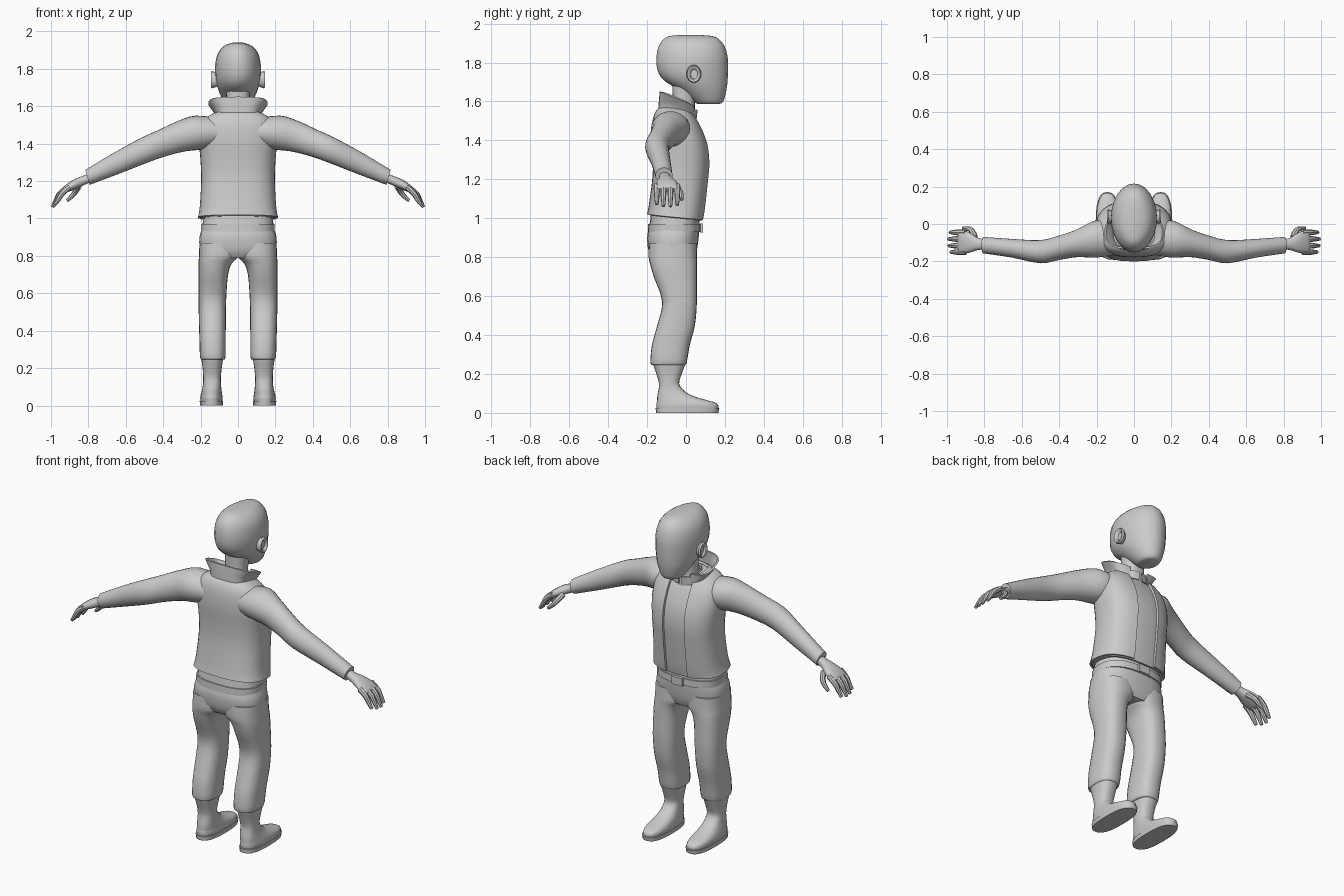
import bpy
import math

cube = bpy.data.objects.get("Cube")
if cube:
    bpy.data.objects.remove(cube, do_unlink=True)

grey = bpy.data.materials.new("plain_grey")
grey.use_nodes = True
colour = (0.6, 0.6, 0.6, 1)
grey.diffuse_color = colour
for node in grey.node_tree.nodes:
    if node.type == 'BSDF_PRINCIPLED':
        node.inputs["Base Color"].default_value = colour


def smooth_rows(rows, steps):
    """Catmull-Rom interpolation between the given cross-sections."""
    out = []
    last = len(rows) - 1
    for i in range(last):
        a, b, c, d = (rows[min(max(i + k, 0), last)] for k in (-1, 0, 1, 2))
        for s in range(steps):
            t = s / steps
            out.append([q + 0.5 * t * (r - p + t * (2*p - 5*q + 4*r - e + t * (3*(q - r) + e - p)))
                        for p, q, r, e in zip(a, b, c, d)])
    out.append(list(rows[-1]))
    return out


def power(v, n):
    return math.copysign(abs(v) ** (2 / n), v)


def upright_ring(row, n, gap, tilt, count):
    """Horizontal section (z, centre x, half width, back y, front y)."""
    z, cx, rx, back, front = row
    mid, ry = (back + front) / 2, (front - back) / 2
    start = math.asin(min(gap / rx, 0.9) ** (n / 2)) if gap else 0
    span = 2 * math.pi - 2 * start
    points = []
    for i in range(count):
        t = start + span * i / (count - 1 if gap else count)
        dy = ry * power(math.cos(t), n)
        points.append((cx - rx * power(math.sin(t), n), mid + dy, z + tilt * dy))
    return points


def sideways_ring(row, n, gap, tilt, count):
    """Section facing x (x, centre y, centre z, half depth, half height)."""
    x, y, z, ry, rz = row
    points = []
    for i in range(count):
        t = 2 * math.pi * i / count
        dz = rz * power(math.sin(t), n)
        points.append((x + tilt * dz, y + ry * power(math.cos(t), n), z + dz))
    return points


def finish(obj, mirror=False, thickness=0, angle=40):
    if mirror:
        obj.modifiers.new("Mirror", 'MIRROR').use_mirror_merge = False
    if thickness:
        obj.modifiers.new("Solidify", 'SOLIDIFY').thickness = thickness
    bpy.ops.object.select_all(action='DESELECT')
    obj.select_set(True)
    bpy.context.view_layer.objects.active = obj
    bpy.ops.object.convert(target='MESH')
    obj = bpy.context.view_layer.objects.active
    bpy.ops.object.shade_smooth_by_angle(angle=math.radians(angle))
    return obj


def loft(name, rows, ring=upright_ring, n=2.3, gap=0, tilt=0, count=24, steps=3, cap=True, **kw):
    rings = [ring(r, n, gap, tilt, count) for r in smooth_rows(rows, steps)]
    verts = [p for r in rings for p in r]
    faces = []
    for j in range(len(rings) - 1):
        for i in range(count - 1 if gap else count):
            k = (i + 1) % count
            faces.append((j*count + i, j*count + k, (j + 1)*count + k, (j + 1)*count + i))
    if cap and not gap:
        faces.append(tuple(reversed(range(count))))
        faces.append(tuple(range(len(verts) - count, len(verts))))
    mesh = bpy.data.meshes.new(name)
    mesh.from_pydata(verts, [], faces)
    mesh.materials.append(grey)
    obj = bpy.data.objects.new(name, mesh)
    bpy.context.collection.objects.link(obj)
    return finish(obj, **kw)


def centred(rows):
    return [(z, 0, rx, back, front) for z, rx, back, front in rows]


# Head, neck and ears
loft("head", centred([
    (1.587, .045, .06, .17), (1.60, .062, .04, .192), (1.66, .094, -.04, .208),
    (1.71, .112, -.115, .214), (1.76, .121, -.146, .216), (1.82, .122, -.152, .215),
    (1.88, .109, -.142, .2), (1.92, .078, -.115, .17), (1.937, .04, -.08, .13),
    (1.942, .01, -.01, .05)]), n=2, angle=60)
loft("neck", centred([(1.5, .075, -.09, .05), (1.58, .06, -.07, .045), (1.7, .065, -.07, .05)]))
loft("ears", [(.105, .035, 1.74, .028, .032), (.135, .04, 1.742, .038, .046),
              (.145, .04, 1.742, .034, .042), (.142, .042, 1.742, .025, .032),
              (.132, .042, 1.74, .018, .024)],
     ring=sideways_ring, steps=1, count=16, n=2, mirror=True)

# Jacket, open down the front over a shirt
torso = centred([
    (1.005, .215, -.2, .09), (1.06, .205, -.19, .1), (1.2, .197, -.172, .116),
    (1.3, .2, -.172, .124), (1.4, .207, -.178, .112), (1.49, .2, -.172, .075),
    (1.545, .16, -.152, .04), (1.575, .09, -.12, .02)])
loft("jacket", torso, gap=.07, tilt=-.1, count=33, n=2.6, thickness=.012)
inset = .014
loft("shirt", [(z - .005, cx, rx - inset, back + inset, front - inset * .8)
               for z, cx, rx, back, front in torso], tilt=-.1, n=2.6, count=32)
loft("collar", centred([(1.52, .115, -.142, .045), (1.56, .12, -.14, .045), (1.615, .158, -.135, .045)]),
     gap=.06, tilt=-.4, n=3, count=25, thickness=.01)
loft("shirt_collar", centred([(1.53, .085, -.1, .055), (1.575, .07, -.085, .06)]),
     gap=.01, tilt=-.25, thickness=.008)

# Sleeves and hands
loft("sleeves", [
    (.08, -.075, 1.465, .085, .07), (.2, -.08, 1.46, .1, .09), (.3, -.102, 1.44, .075, .08),
    (.4, -.127, 1.405, .065, .07), (.5, -.148, 1.365, .062, .065),
    (.65, -.13, 1.295, .05, .055), (.805, -.113, 1.22, .044, .04)],
    ring=sideways_ring, tilt=.3, n=2, mirror=True)
loft("palms", [
    (.78, -.11, 1.222, .028, .022), (.83, -.107, 1.202, .031, .023),
    (.875, -.1, 1.182, .052, .024), (.925, -.096, 1.155, .064, .017), (.94, -.096, 1.147, .058, .008)],
    ring=sideways_ring, tilt=.3, n=2.3, count=16, mirror=True)

paths = [[(.85, -.07, 1.175), (.865, -.035, 1.15), (.885, -.024, 1.12), (.915, -.022, 1.095)]]
for y, reach in ((-.045, -.008), (-.08, 0), (-.116, -.002), (-.15, -.012)):
    paths.append([(.9, y, 1.168), (.95 + reach, y, 1.142), (.972 + reach, y, 1.1),
                  (.992 + reach, y, 1.06 - reach)])
curve = bpy.data.curves.new("fingers", 'CURVE')
curve.dimensions = '3D'
curve.bevel_depth = .0145
curve.bevel_resolution = 2
curve.resolution_u = 4
curve.use_fill_caps = True
for path in paths:
    spline = curve.splines.new('NURBS')
    spline.points.add(len(path) - 1)
    for point, place, radius in zip(spline.points, path, (1.1, 1.1, .9, .6)):
        point.co = (*place, 1)
        point.radius = radius
    spline.order_u = 3
    spline.use_endpoint_u = True
curve.materials.append(grey)
fingers = bpy.data.objects.new("fingers", curve)
bpy.context.collection.objects.link(fingers)
finish(fingers, mirror=True)

# Trousers, belt and buckle
loft("trouser_hips", centred([
    (.79, .17, -.17, .04), (.83, .203, -.192, .055), (.9, .206, -.2, .065),
    (.95, .192, -.19, .068), (1.02, .185, -.18, .07)]), n=2.6)
loft("trouser_legs", [
    (.245, .134, .06, -.172, -.005), (.26, .135, .068, -.183, .004), (.35, .136, .07, -.175, .02),
    (.45, .137, .072, -.148, .046), (.57, .137, .074, -.122, .056), (.7, .132, .079, -.166, .056),
    (.76, .122, .089, -.183, .056), (.8, .103, .106, -.192, .057), (.87, .1, .106, -.19, .055)],
    n=2.5, mirror=True)
loft("belt", centred([(.93, .196, -.196, .076), (.97, .196, -.194, .076)]), n=2.6, thickness=.008)
bpy.ops.mesh.primitive_cube_add(size=1, location=(0, .079, .95))
buckle = bpy.context.object
buckle.name = "buckle"
buckle.scale = (.07, .016, .046)
buckle.data.materials.append(grey)

# Boots and soles
loft("boots", [
    (.02, .142, .058, -.15, .165), (.04, .142, .06, -.152, .165), (.055, .142, .058, -.15, .145),
    (.07, .141, .055, -.149, .09), (.09, .14, .051, -.147, .03), (.115, .139, .048, -.142, -.01),
    (.15, .139, .047, -.139, -.035), (.2, .138, .051, -.152, -.022), (.25, .138, .058, -.168, -.004),
    (.265, .138, .057, -.166, -.006)], n=2.5, mirror=True)
loft("soles", [(0, .142, .061, -.154, .166), (.024, .142, .063, -.156, .171)],
     n=2.6, steps=1, mirror=True)
